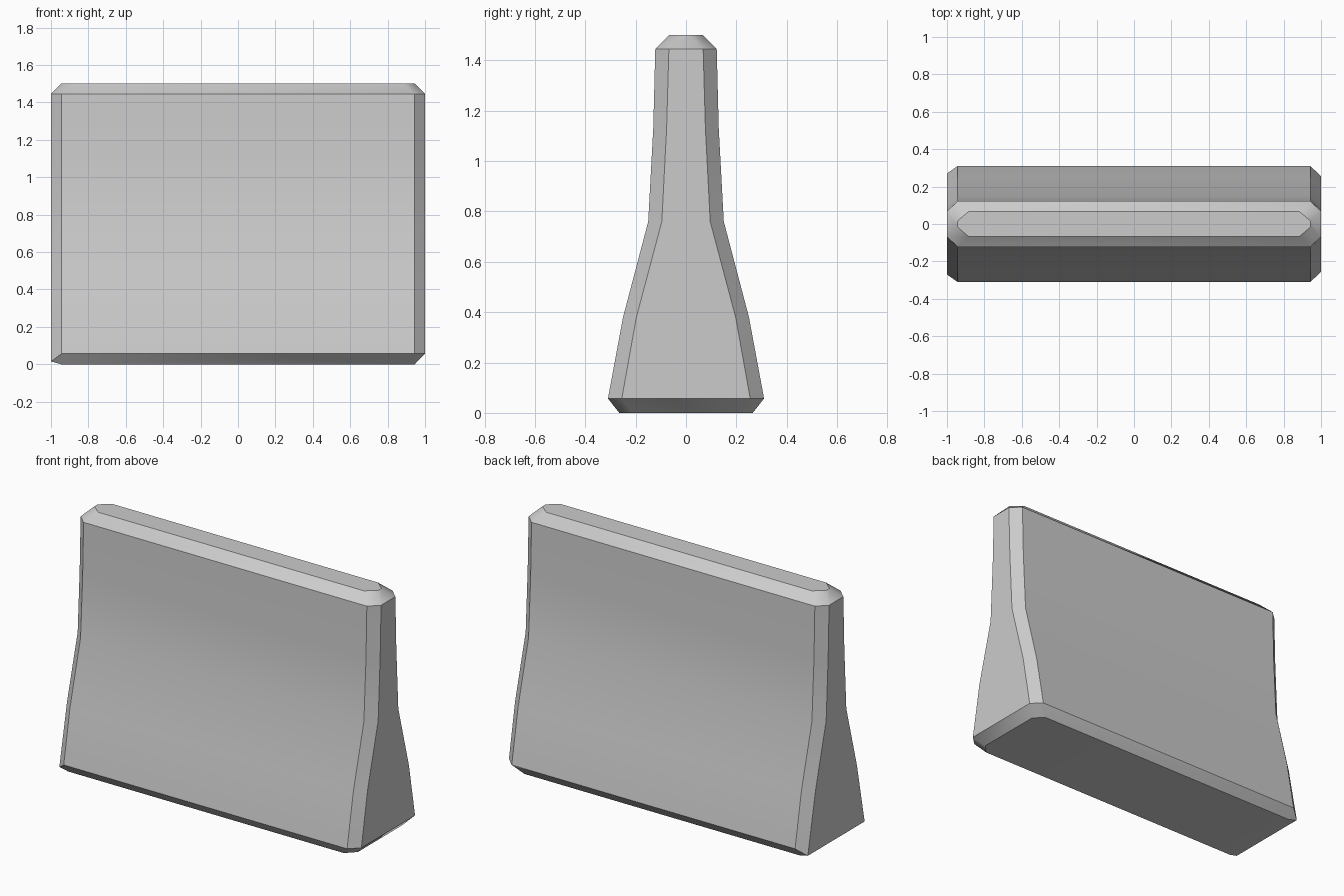
import bpy, bmesh, math

if "Cube" in bpy.data.objects:
    bpy.data.objects.remove(bpy.data.objects["Cube"])

# Cross-sections from bottom to top:
# height, end x, long-side x, long-side half width, end half width
LEVELS = [
    (0.00, 0.945, 0.89, 0.265, 0.21),
    (0.057, 1.0, 0.943, 0.31, 0.255),
    (0.38, 1.0, 0.943, 0.25, 0.197),
    (0.76, 1.0, 0.943, 0.15, 0.096),
    (1.13, 1.0, 0.943, 0.13, 0.077),
    (1.445, 1.0, 0.943, 0.122, 0.068),
    (1.50, 0.945, 0.885, 0.066, 0.015),
]


def ring(bm, z, xe, xs, ys, ye):
    """Chamfered rectangle, counter-clockwise; points 3-6 are the left end."""
    pts = [(xe, -ye), (xe, ye), (xs, ys), (-xs, ys),
           (-xe, ye), (-xe, -ye), (-xs, -ys), (xs, -ys)]
    return [bm.verts.new((x, y, z)) for x, y in pts]


bm = bmesh.new()
rings = [ring(bm, *level) for level in LEVELS]

# Left foot: the end face runs almost to the ground, without the wide bevel
for i, s in ((4, 1), (5, -1)):
    for r in rings[:2]:
        r[i].co = (-1.0, s * 0.27, 0.015)
for i, s in ((3, 1), (6, -1)):
    rings[0][i].co = (-0.945, s * 0.265, 0)

# Sides, top and underside
for n, (a, b) in enumerate(zip(rings, rings[1:])):
    for i in range(8):
        if n == 0 and i == 4:
            continue
        j = (i + 1) % 8
        bm.faces.new((a[i], a[j], b[j], b[i]))
bm.faces.new(rings[-1])
base = rings[0]
bm.faces.new([base[i] for i in (3, 2, 1, 0, 7, 6)])
bm.faces.new([base[i] for i in (6, 5, 4, 3)])
bmesh.ops.remove_doubles(bm, verts=bm.verts, dist=0.0005)
bmesh.ops.recalc_face_normals(bm, faces=bm.faces)

mesh = bpy.data.meshes.new("concrete_barrier")
bm.to_mesh(mesh)
bm.free()
barrier = bpy.data.objects.new("concrete_barrier", mesh)
bpy.context.collection.objects.link(barrier)

# Soft shading along the curved flanks, crisp chamfers
bpy.context.view_layer.objects.active = barrier
barrier.select_set(True)
bpy.ops.object.shade_smooth_by_angle(angle=math.radians(35))
